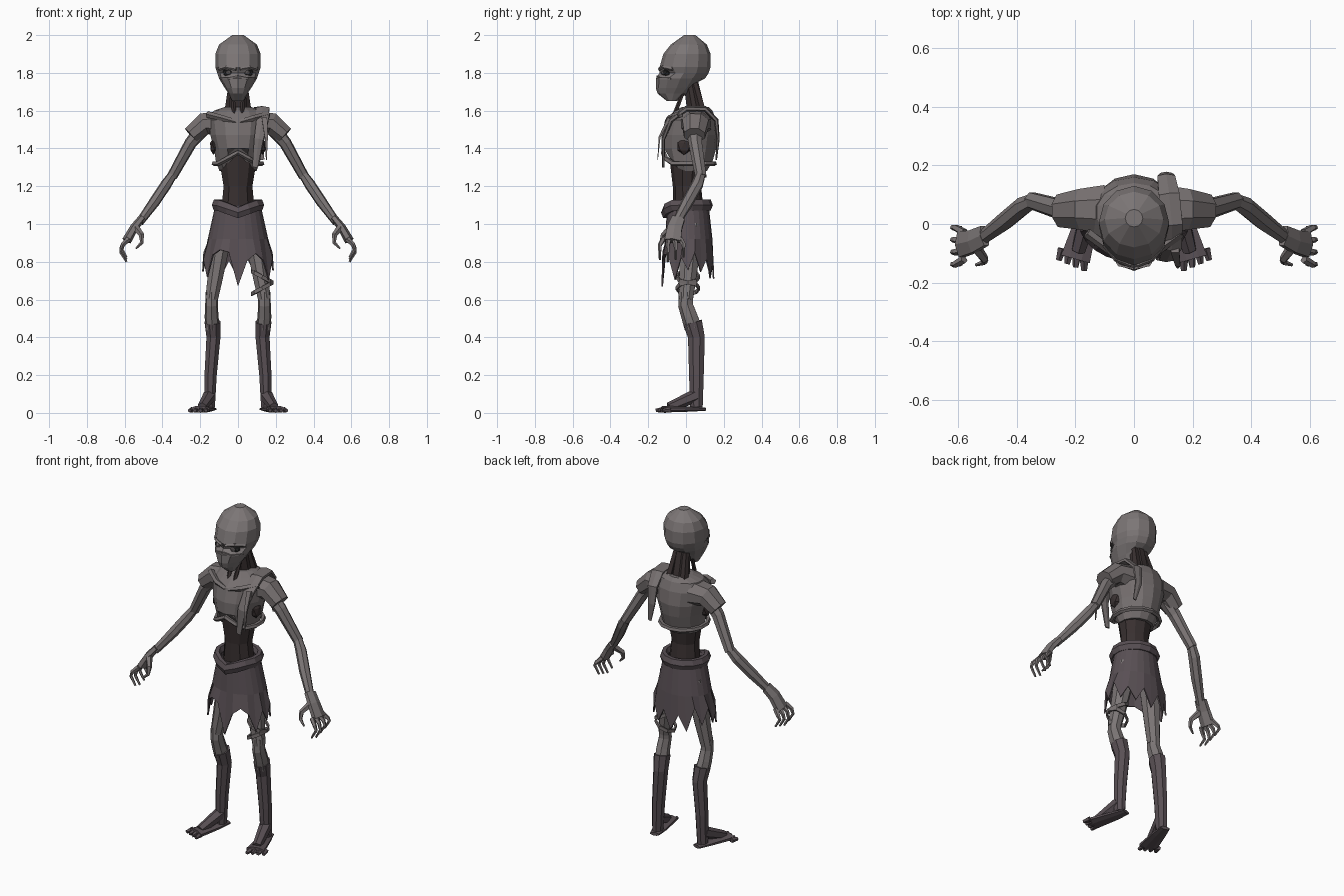
import bpy
import bmesh
import random
from math import sin, cos, pi
from mathutils import Vector

cube = bpy.data.objects.get("Cube")
if cube:
    bpy.data.objects.remove(cube, do_unlink=True)
random.seed(4)


def material(name, *colour):
    mat = bpy.data.materials.new(name)
    mat.use_nodes = True
    mat.diffuse_color = (*colour, 1)
    shader = mat.node_tree.nodes["Principled BSDF"]
    shader.inputs["Base Color"].default_value = (*colour, 1)
    return mat


skin = material("ashen skin", .2, .18, .18)
cloth = material("worn shirt", .18, .16, .16)
rags = material("dark rags", .1, .08, .09)
shadow = material("withered dark skin", .04, .03, .03)
black = material("eye socket", .02, .02, .02)


def finish(name, bm, mat, mirror=False):
    bmesh.ops.recalc_face_normals(bm, faces=bm.faces)
    mesh = bpy.data.meshes.new(name)
    bm.to_mesh(mesh)
    bm.free()
    mesh.materials.append(mat)
    obj = bpy.data.objects.new(name, mesh)
    bpy.context.collection.objects.link(obj)
    if mirror:
        obj.modifiers.new("Mirror", "MIRROR")
    return obj


def bridge(rings, cyclic=False, caps=True):
    """Join a list of equal point rings into one surface."""
    bm = bmesh.new()
    loops = [[bm.verts.new(point) for point in ring] for ring in rings]
    pairs = list(zip(loops, loops[1:]))
    if cyclic:
        pairs.append((loops[-1], loops[0]))
    for lower, upper in pairs:
        for i in range(len(lower)):
            bm.faces.new((lower[i - 1], lower[i], upper[i], upper[i - 1]))
    if caps and not cyclic:
        bm.faces.new(loops[0])
        bm.faces.new(loops[-1])
    return bm


def oval(z, front, back, width, sides):
    """Level ring whose first point faces the front."""
    middle, depth = (front + back) / 2, (back - front) / 2
    turns = [2 * pi * i / sides for i in range(sides)]
    return [Vector((width * sin(turn), middle - depth * cos(turn), z)) for turn in turns]


def loft(name, levels, mat, sides, adjust=None):
    rings = [oval(*level, sides) for level in levels]
    if adjust:
        for level, ring in enumerate(rings):
            for point in ring:
                adjust(level, point)
    finish(name, bridge(rings), mat)


def tube(name, path, start, end, mat, sides=6, flat=1, swell=0,
         side=(0, 1, 0), cyclic=False, mirror=False):
    """Tapered tube; flat scales its radius along the side direction."""
    path = [Vector(point) for point in path]
    last = len(path) - 1
    rings = []
    for i, centre in enumerate(path):
        before = path[i - 1] if i or cyclic else centre
        after = path[(i + 1) % len(path)] if i < last or cyclic else centre
        tangent = (after - before).normalized()
        u = Vector(side)
        u = (u - tangent * u.dot(tangent)).normalized()
        v = tangent.cross(u)
        along = i / last
        radius = start + (end - start) * along + swell * sin(pi * along)
        turns = [2 * pi * (k + .5) / sides for k in range(sides)]
        rings.append([centre + (u * flat * cos(turn) + v * sin(turn)) * radius
                      for turn in turns])
    finish(name, bridge(rings, cyclic), mat, mirror)


def pair(name, path, start, end, mat, **options):
    tube(name, path, start, end, mat, mirror=True, **options)


def blobs(name, centre, size, mat):
    """Mirrored pair of faceted ellipsoids."""
    bm = bmesh.new()
    bmesh.ops.create_icosphere(bm, subdivisions=1, radius=1)
    for vert in bm.verts:
        vert.co = Vector(centre) + vert.co * Vector(size)
    finish(name, bm, mat, True)


def front_peak(point, height):
    """Height of a pointed arch across the front of the body."""
    return height * max(0, 1 - abs(point.x) / .1) if point.y < 0 else 0


# Head: faceted skull tapering into a covered jaw
def shape_face(level, point):
    if level == 4 and point.y < -.05 and abs(point.x) > .02:
        point.y += .02
    if level < 3 and point.y > 0:
        point.z += point.y / 2


loft("head", [(1.65, -.1, -.05, .03), (1.69, -.15, .02, .05), (1.72, -.16, .06, .07),
              (1.77, -.16, .1, .1), (1.8, -.14, .12, .11), (1.83, -.14, .13, .12),
              (1.9, -.12, .13, .12), (1.95, -.08, .11, .1), (2, -.01, .05, .03)],
     skin, 12, shape_face)
blobs("eye_sockets", (.05, -.1, 1.8), (.035, .025, .024), black)
blobs("eyeballs", (.05, -.12, 1.8), (.016, .013, .013), skin)
pair("brow_ridges", [(.01, -.14, 1.82), (.06, -.12, 1.83), (.1, -.07, 1.82)],
     .01, .01, skin, sides=5)
pair("mask_edges", [(0, -.15, 1.78), (.05, -.14, 1.77), (.09, -.08, 1.77)],
     .008, .006, skin, sides=4)

# Neck with cords running to the shoulders
tube("neck", [(0, .06, 1.52), (0, .05, 1.62), (0, .02, 1.78)], .06, .04, shadow, sides=8)
pair("neck_cords", [(.05, .09, 1.58), (.03, .04, 1.76)], .025, .018, shadow, sides=5)
pair("throat_cords", [(.02, -.06, 1.58), (.03, -.01, 1.71)], .012, .01, shadow, sides=5)


# Chest with an arched lower edge and hollow armpits
def shape_chest(level, point):
    if level < 2:
        point.z += front_peak(point, .08)


loft("chest", [(1.28, -.08, .11, .1), (1.33, -.11, .14, .12), (1.4, -.13, .16, .13),
               (1.47, -.13, .17, .15), (1.55, -.11, .16, .16), (1.6, -.06, .14, .13),
               (1.62, -.02, .12, .07)], cloth, 14, shape_chest)
blobs("arm_openings", (.13, -.01, 1.41), (.02, .04, .045), shadow)
hem = oval(1.32, -.12, .15, .13, 14)
for point in hem:
    point.z += front_peak(point, .06)
tube("shirt_hem", hem, .014, .014, cloth, sides=5, side=(0, 0, 1), cyclic=True)
pair("collar_bones", [(.01, -.1, 1.54), (.08, -.09, 1.56), (.16, -.03, 1.58)],
     .014, .018, cloth, sides=5)
pair("sleeves", [(.1, .05, 1.53), (.18, .05, 1.53), (.25, .045, 1.47)],
     .075, .05, cloth, sides=8, flat=1.2)

# Sash folded over the left shoulder, with a loose tatter
tube("shoulder_sash", [(.13, .16, 1.34), (.11, .17, 1.45), (.11, .16, 1.55),
                       (.12, .1, 1.61), (.13, 0, 1.61), (.13, -.08, 1.55),
                       (.11, -.12, 1.45), (.09, -.12, 1.3)],
     .004, .006, cloth, flat=2.8, swell=.01, side=(1, 0, 0))
tube("sash_tatter", [(.14, -.09, 1.56), (.15, -.14, 1.46), (.15, -.15, 1.34)],
     .012, .002, cloth, sides=4, flat=1.7, side=(1, 0, 0))

# Wasted waist and hips
loft("waist", [(1, -.07, .1, .11), (1.1, -.07, .09, .09), (1.2, -.07, .08, .08),
               (1.37, -.09, .11, .11)], shadow, 10)

# Belt roll that dips at the front
belt = oval(1.1, -.11, .12, .12, 14)
for point in belt:
    point.z -= front_peak(point, .04)
tube("belt_roll", belt, .022, .022, rags, flat=1.5, side=(0, 0, 1), cyclic=True)

# Ragged skirt: hanging points alternate with torn notches
count = 24
top = oval(1.1, -.1, .12, .12, count)
middle = oval(.92, -.11, .14, .16, count)
bottom = oval(.73, -.13, .15, .19, count)
for i, point in enumerate(bottom):
    point.z += random.uniform(-.03, .03)
    if i % 2:
        point.z += .1
    if i in (2, count - 2):
        point.z += .12
bottom[0].z = .67
skirt = finish("ragged_skirt", bridge([top, middle, bottom], caps=False), rags)
skirt.modifiers.new("Thickness", "SOLIDIFY").thickness = .008

# Arms
pair("upper_arms", [(.18, .045, 1.51), (.25, .05, 1.43), (.35, .08, 1.25)],
     .04, .028, skin, sides=7, flat=1.1)
pair("forearms", [(.34, .08, 1.27), (.38, .06, 1.21), (.44, .01, 1.12), (.52, -.05, 1.01)],
     .024, .022, skin, sides=7, flat=1.1, swell=.008)
pair("palms", [(.51, -.04, 1.03), (.55, -.06, .98), (.59, -.07, .91)],
     .02, .025, skin, flat=2)

# Curled fingers fan out from front to back
for i, label in enumerate(["first", "second", "third", "little"]):
    y = -.12 + i * .03
    tip_y = y + (i - 1.5) * .012
    drop = .012 * abs(i - 1)
    pair(label + "_fingers", [(.58, y, .92), (.61, tip_y, .89), (.62, tip_y, .85 + drop),
                              (.59, tip_y, .8 + drop)], .015, .006, skin, sides=5)
pair("thumbs", [(.54, -.08, .98), (.51, -.12, .94), (.51, -.13, .9), (.54, -.14, .87)],
     .02, .005, skin, sides=5)

# Legs
pair("thighs", [(.08, .03, 1), (.1, .02, .85), (.12, .01, .72), (.14, 0, .6)],
     .06, .036, skin, sides=8, flat=1.1)
pair("knees", [(.14, 0, .64), (.14, 0, .57), (.14, .02, .51), (.135, .04, .45)],
     .032, .04, skin, sides=7, flat=1.2)
pair("shin_wraps", [(.135, .035, .48), (.13, .055, .4), (.145, .055, .2), (.15, .055, .03)],
     .045, .03, rags, sides=8, flat=1.2)

# Bandage strips crossing the left thigh
for label, z, tilt in (("lower", .66, .03), ("upper", .72, -.03)):
    wrap = oval(z, -.05, .07, .055, 8)
    for point in wrap:
        point.z += tilt * point.x / .055
        point.x += .128
    tube(label + "_thigh_bandage", wrap, .007, .007, cloth, sides=4, flat=2,
         side=(0, 0, 1), cyclic=True)

# Splayed feet with blunt toes
pair("insteps", [(.15, .05, .09), (.17, -.02, .06), (.19, -.09, .03)], .036, .026, rags)
pair("soles", [(.14, .1, .02), (.16, .02, .02), (.2, -.12, .02)],
     .028, .055, rags, sides=8, flat=.35, side=(0, 0, 1))
for i in range(4):
    x, y = .17 + i * .025, -.12 + i * .012
    pair(f"toes_{i}", [(x, y, .016), (x + i * .004, y - .04, .012)], .016, .01, rags, sides=5)
